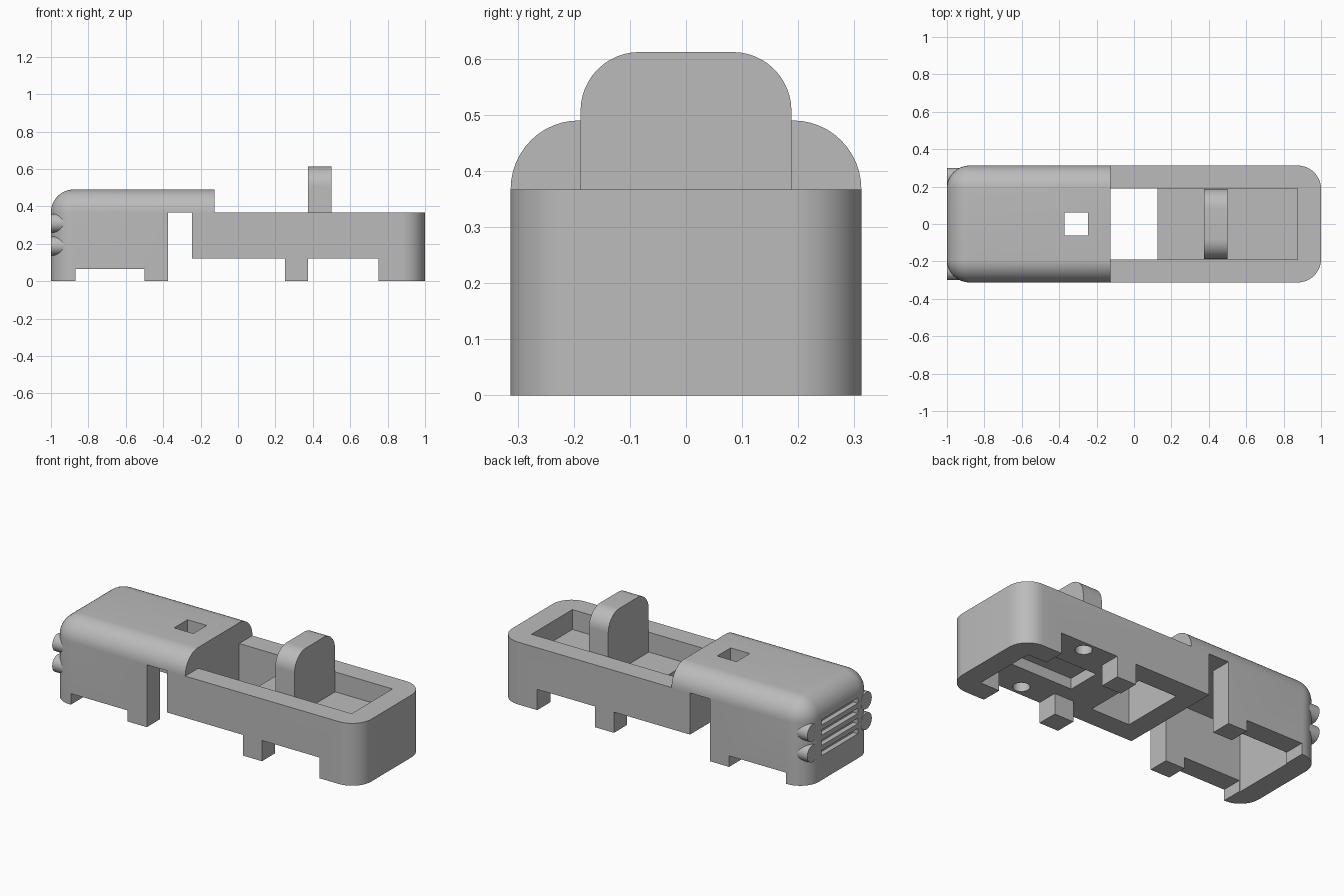
import bpy
import bmesh
from mathutils import Matrix

if "Cube" in bpy.data.objects:
    bpy.data.objects.remove(bpy.data.objects["Cube"], do_unlink=True)

grey = bpy.data.materials.new("plain grey")
grey.use_nodes = True
colour = (0.5, 0.5, 0.5, 1)
grey.diffuse_color = colour
grey.node_tree.nodes["Principled BSDF"].inputs["Base Color"].default_value = colour

HALF = 0.3125   # half width of the whole model
INNER = 0.19    # half width between the side walls
DECK = 0.367    # top of the rear bed
BELLY = 0.122   # underside of the rear bed


def finish(bm, name):
    mesh = bpy.data.meshes.new(name)
    bm.to_mesh(mesh)
    bm.free()
    mesh.materials.append(grey)
    obj = bpy.data.objects.new(name, mesh)
    bpy.context.collection.objects.link(obj)
    return obj


def box(name, xs, ys, zs, radius=0, rounded=None):
    """Box from ranges; edges whose midpoint passes the rule are rounded."""
    bm = bmesh.new()
    bmesh.ops.create_cube(bm, size=1)
    for v in bm.verts:
        v.co = [r[0] if c < 0 else r[1] for c, r in zip(v.co, (xs, ys, zs))]
    if rounded:
        edges = [e for e in bm.edges
                 if rounded((e.verts[0].co + e.verts[1].co) / 2)]
        bmesh.ops.bevel(bm, geom=edges, offset=radius, segments=12,
                        profile=0.5, affect='EDGES')
    return finish(bm, name)


def cylinder(name, centre, radius, depth, along="Z"):
    bm = bmesh.new()
    turn = Matrix.Rotation(1.570796, 4, 'Y') if along == "X" else Matrix()
    bmesh.ops.create_cone(bm, cap_ends=True, segments=32, radius1=radius,
                          radius2=radius, depth=depth,
                          matrix=Matrix.Translation(centre) @ turn)
    return finish(bm, name)


def select(obj):
    bpy.ops.object.select_all(action='DESELECT')
    obj.select_set(True)
    bpy.context.view_layer.objects.active = obj


def smooth(obj):
    select(obj)
    bpy.ops.object.shade_smooth_by_angle()


def carve(obj, cutters):
    select(obj)
    for cutter in cutters:
        mod = obj.modifiers.new("cut", 'BOOLEAN')
        mod.operation = 'DIFFERENCE'
        mod.solver = 'EXACT'
        mod.object = cutter
        bpy.ops.object.modifier_apply(modifier=mod.name)
        bpy.data.objects.remove(cutter, do_unlink=True)
    smooth(obj)


wide = (-0.5, 0.5)
inside = (-INNER, INNER)
sides = (-HALF, HALF)

# Cab: hollow shell with rounded nose and a roof reaching over the bed
cab = box("cab", (-1, -0.125), sides, (0, 0.49), 0.122,
          lambda m: (m.z > 0.4 and m.x < -0.2) or (m.x < -0.9 and 0.2 < m.z < 0.3
                                                   and abs(m.y) > 0.2))
cuts = [
    box("gap_cutter", (-0.375, 0), wide, (-0.1, DECK)),
    box("cavity_cutter", (-0.875, -0.3), inside, (-0.1, DECK)),
    box("skirt_cutter", (-0.87, -0.5), wide, (-0.1, 0.065)),
    box("roof_hole_cutter", (-0.372, -0.247), (-0.0625, 0.0625), (0.2, 0.6)),
]
for i in range(4):
    z = 0.16 + 0.06 * i
    cuts.append(box("grille_cutter", (-1.1, -0.97), (-0.17, 0.17),
                    (z - 0.016, z + 0.016)))
carve(cab, cuts)

# Rear bed: open tray with legs under both side rails
bed = box("bed", (-0.245, 1), sides, (0, DECK), 0.125,
          lambda m: m.x > 0.9 and abs(m.y) > 0.2)
cuts = [
    box("front_belly_cutter", (-0.4, 0.25), wide, (-0.1, BELLY)),
    box("rear_belly_cutter", (0.375, 0.75), wide, (-0.1, BELLY)),
    box("inner_belly_cutter", (-0.4, 0.875), inside, (-0.1, BELLY)),
    box("tray_cutter", (-0.125, 0.873), inside, (0.25, 0.6)),
    box("well_cutter", (-0.125, 0.125), inside, (0, 0.6)),
    box("belly_recess_cutter", (0.34, 0.75), (-0.1, 0.1), (0, 0.185)),
]
for side in (-1, 1):
    cuts.append(cylinder("peg_hole_cutter", (0.55, side * 0.25, 0.12), 0.045, 0.2))
carve(bed, cuts)

# Upright post across the tray
post = box("post", (0.375, 0.5), (-0.188, 0.188), (0.24, 0.612), 0.105,
           lambda m: m.z > 0.6 and abs(m.y) > 0.1)
smooth(post)

# Two stacked lamps on each nose corner
for side, label in ((-1, "right"), (1, "left")):
    for z, level in ((0.31, "upper"), (0.188, "lower")):
        smooth(cylinder(f"{label}_{level}_lamp", (-0.95, side * 0.25, z),
                        0.05, 0.1, "X"))
